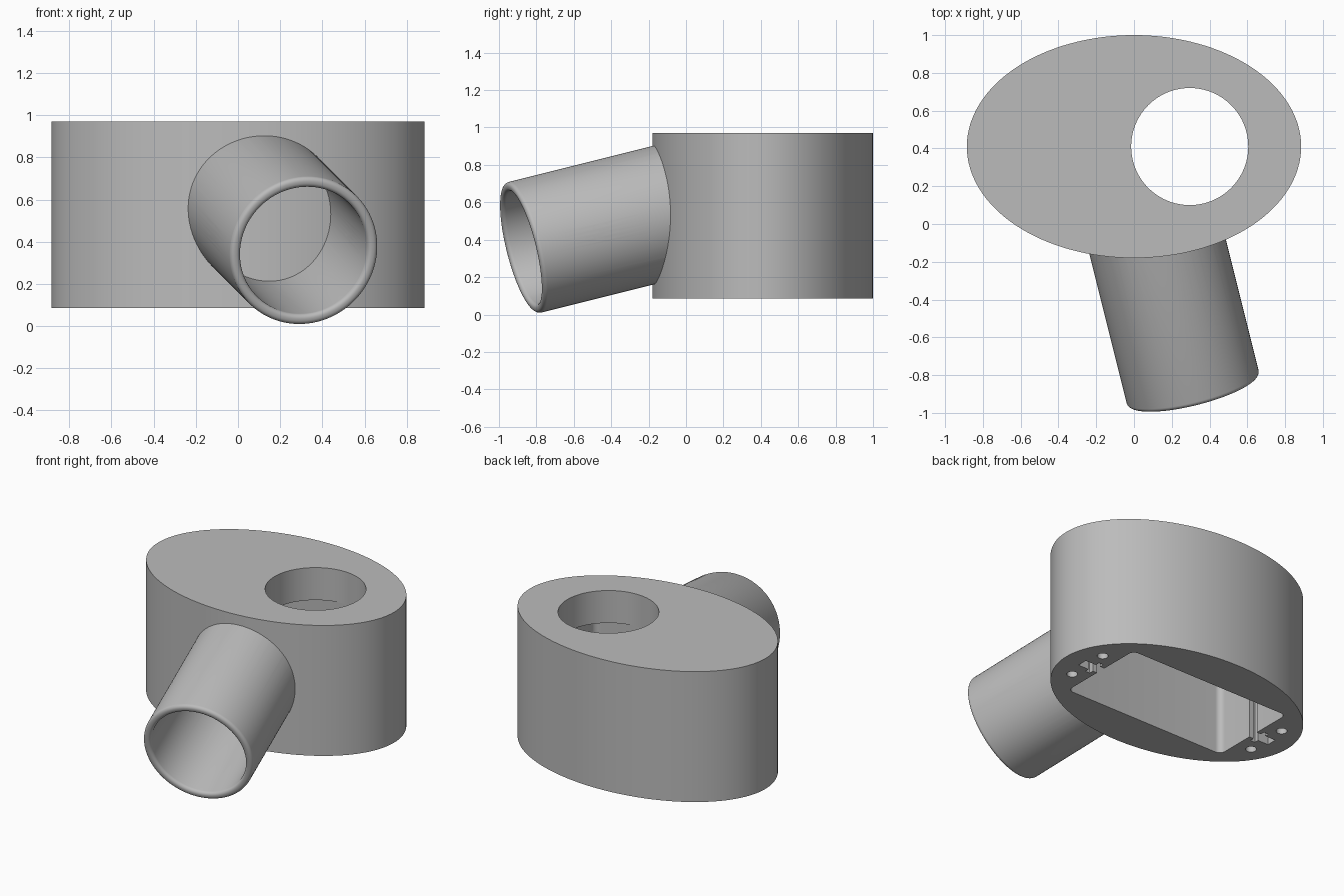
import bpy, bmesh, math
from mathutils import Vector, Matrix

if "Cube" in bpy.data.objects:
    bpy.data.objects.remove(bpy.data.objects["Cube"], do_unlink=True)

grey = bpy.data.materials.new("plain_grey")
grey.use_nodes = True
grey.diffuse_color = (0.5, 0.5, 0.5, 1)
grey.node_tree.nodes["Principled BSDF"].inputs["Base Color"].default_value = (0.5, 0.5, 0.5, 1)

BODY_Y = 0.41      # centre line of the oval body
FLOOR, TOP = 0.085, 0.97
CEILING = 0.75     # top of the pocket


def finish(name, bm, matrix=None):
    if matrix:
        bm.transform(matrix)
    bmesh.ops.recalc_face_normals(bm, faces=bm.faces)
    mesh = bpy.data.meshes.new(name)
    bm.to_mesh(mesh)
    bm.free()
    mesh.materials.append(grey)
    obj = bpy.data.objects.new(name, mesh)
    bpy.context.collection.objects.link(obj)
    return obj


def cylinder(name, radius, depth, matrix, sides=96):
    bm = bmesh.new()
    bmesh.ops.create_cone(bm, cap_ends=True, segments=sides,
                          radius1=radius, radius2=radius, depth=depth)
    return finish(name, bm, matrix)


def box(name, low, high, corner=0):
    bm = bmesh.new()
    bmesh.ops.create_cube(bm, size=1)
    low, high = Vector(low), Vector(high)
    bm.transform(Matrix.Translation((low + high) / 2) @ Matrix.Diagonal((*(high - low), 1)))
    if corner:
        upright = [e for e in bm.edges if abs(e.verts[0].co.z - e.verts[1].co.z) > 0.01]
        bmesh.ops.bevel(bm, geom=upright, offset=corner, segments=8, profile=0.5, affect='EDGES')
    return finish(name, bm)


def lathe(name, profile, matrix, sides=96):
    bm = bmesh.new()
    rings = [[bm.verts.new((r * math.cos(i * math.tau / sides),
                            r * math.sin(i * math.tau / sides), h)) for i in range(sides)]
             for r, h in profile]
    for a, b in zip(rings, rings[1:] + rings[:1]):
        for i in range(sides):
            j = (i + 1) % sides
            bm.faces.new((a[i], a[j], b[j], b[i]))
    return finish(name, bm, matrix)


def cut(obj, cutter, keep=False):
    mod = obj.modifiers.new("cut", 'BOOLEAN')
    mod.operation, mod.solver, mod.object = 'DIFFERENCE', 'EXACT', cutter
    bpy.context.view_layer.objects.active = obj
    bpy.ops.object.modifier_apply(modifier=mod.name)
    if not keep:
        bpy.data.objects.remove(cutter, do_unlink=True)


def smooth(obj):
    bpy.ops.object.select_all(action='DESELECT')
    obj.select_set(True)
    bpy.context.view_layer.objects.active = obj
    bpy.ops.object.shade_smooth_by_angle(angle=math.radians(30))


# Oval body
body = cylinder("oval_body", 1, TOP - FLOOR,
                Matrix.Translation((0, BODY_Y, (TOP + FLOOR) / 2))
                @ Matrix.Diagonal((0.885, 0.59, 1, 1)), 128)

# Tilted tube with a rounded rim, trimmed flush to the body
axis = Vector((0.25, -1, -0.25)).normalized()
mouth = Vector((0.315, -0.88, 0.355))
turn = axis.to_track_quat('Z', 'Y').to_matrix().to_4x4()
OUTER, INNER, ROUND = 0.36, 0.31, 0.022
quarter = [k * math.pi / 12 for k in range(7)]
profile = [(INNER, -0.88), (OUTER, -0.88)]
profile += [(OUTER - ROUND + ROUND * math.cos(a), -ROUND + ROUND * math.sin(a)) for a in quarter]
profile += [(INNER + ROUND - ROUND * math.sin(a), -ROUND + ROUND * math.cos(a)) for a in quarter]
tube = lathe("angled_tube", profile, Matrix.Translation(mouth) @ turn)
cut(tube, body, keep=True)

# Cross holes through the tube walls
across = Vector((0.97, 0.2425, 0)).to_track_quat('Z', 'Y').to_matrix().to_4x4()
cut(tube, cylinder("cross_hole", 0.05, 1,
                   Matrix.Translation((0.23, -0.54, 0.44)) @ across, 32))

# Pocket from below and round opening in the top
cut(body, box("pocket", (-0.612, BODY_Y - 0.312, -0.1), (0.612, BODY_Y + 0.312, CEILING), 0.04))
cut(body, cylinder("top_opening", 0.31, 0.6, Matrix.Translation((0.295, BODY_Y, 0.95))))

# Slots and screw holes at both ends of the underside
for side in (-1, 1):
    def span(a, b):
        return sorted((side * a, side * b))
    for a, b, half in ((0.58, 0.76, 0.035), (0.645, 0.68, 0.065)):
        x0, x1 = span(a, b)
        cut(body, box("slot", (x0, BODY_Y - half, -0.1), (x1, BODY_Y + half, CEILING - 0.01)))
    for dy in (-0.146, 0.146):
        cut(body, cylinder("screw_hole", 0.034, 0.6,
                           Matrix.Translation((side * 0.718, BODY_Y + dy, FLOOR)), 24))

for part in (body, tube):
    smooth(part)
